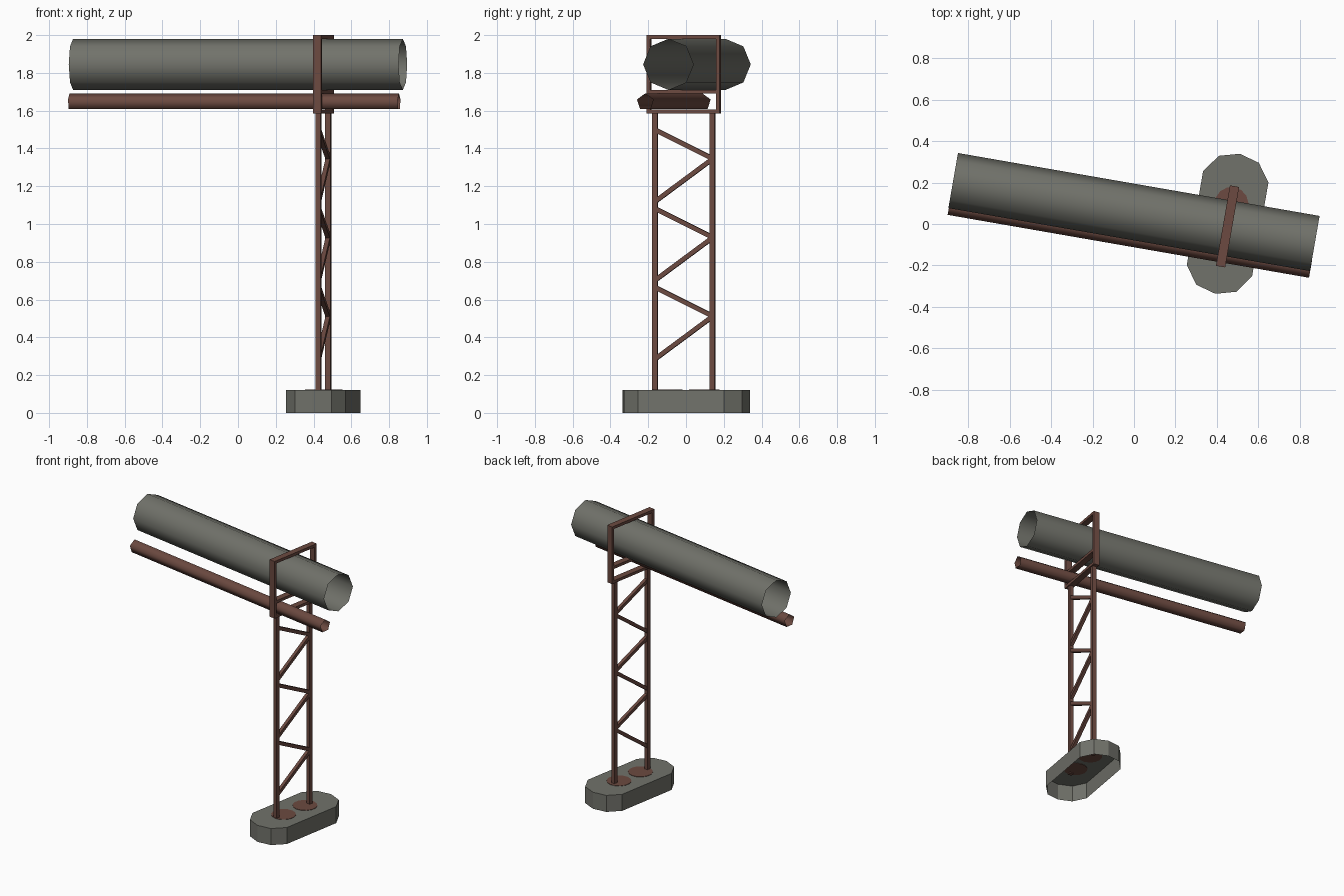
import bpy, bmesh, math
from mathutils import Matrix, Vector

if "Cube" in bpy.data.objects:
    bpy.data.objects.remove(bpy.data.objects["Cube"])

TURN = Matrix.Rotation(math.radians(-9.87), 4, 'Z')   # whole model is turned about z


def material(name, rgb):
    m = bpy.data.materials.new(name)
    m.diffuse_color = (*rgb, 1)
    m.use_nodes = True
    m.node_tree.nodes["Principled BSDF"].inputs["Base Color"].default_value = m.diffuse_color
    return m


GREY = material("weathered_grey", (0.165, 0.168, 0.145))
RUST = material("rust_brown", (0.150, 0.068, 0.052))


def finish(bm, name, mat, smooth=False):
    me = bpy.data.meshes.new(name)
    bm.transform(TURN)
    bm.to_mesh(me)
    bm.free()
    me.materials.append(mat)
    for p in me.polygons:
        p.use_smooth = smooth
    ob = bpy.data.objects.new(name, me)
    bpy.context.collection.objects.link(ob)
    return ob


def box(name, lo, hi, mat=RUST):
    bm = bmesh.new()
    size = [h - l for l, h in zip(lo, hi)]
    mid = [(h + l) / 2 for l, h in zip(lo, hi)]
    bmesh.ops.create_cube(bm, size=1, matrix=Matrix.Translation(mid) @ Matrix.Diagonal((*size, 1)))
    return finish(bm, name, mat)


def strut(name, a, b, thick):
    a, b = Vector(a), Vector(b)
    d = b - a
    bm = bmesh.new()
    rot = Matrix.Rotation(math.atan2(d.z, d.y), 4, 'X')
    bmesh.ops.create_cube(bm, size=1, matrix=Matrix.Translation((a + b) / 2) @ rot
                          @ Matrix.Diagonal((thick, d.length, thick, 1)))
    return finish(bm, name, RUST)


def open_pipe(name, x0, x1, y, z, r, sides, mat):
    # open-ended tube along x, first corner straight up
    bm = bmesh.new()
    rings = []
    for x in (x0, x1):
        rings.append([bm.verts.new((x, y + r * math.sin(t), z + r * math.cos(t)))
                      for t in (2 * math.pi * i / sides for i in range(sides))])
    for i in range(sides):
        j = (i + 1) % sides
        bm.faces.new((rings[0][i], rings[0][j], rings[1][j], rings[1][i]))
    bmesh.ops.recalc_face_normals(bm, faces=bm.faces)
    if sum(f.normal.dot(f.calc_center_median() - Vector((0, y, z))) for f in bm.faces) < 0:
        bmesh.ops.reverse_faces(bm, faces=bm.faces)
    return finish(bm, name, mat, True)


# Pipes
open_pipe("large_pipe", -0.896, 0.876, 0.057, 1.845, 0.135, 8, GREY)
open_pipe("small_pipe", -0.894, 0.877, -0.067, 1.645, 0.046, 5, RUST)

# Tower posts
U, V = 0.447, 0.066
HALF = 0.154
for name, s in (("front_post", -1), ("back_post", 1)):
    c = V + s * HALF
    box(name, (U - 0.014, c - 0.014, 0.11), (U + 0.014, c + 0.014, 1.59))

# Zigzag braces
for i in range(3):
    z = 0.285 + 0.417 * i
    strut("rising_brace", (U, V - HALF, z), (U, V + HALF, z + 0.225), 0.024)
    strut("falling_brace", (U, V + HALF, z + 0.228), (U, V - HALF, z + 0.39 - 0.01), 0.024)

# Pipe frame: two uprights and three crossbars
W, D, T = 0.197, 0.0225, 0.02
for name, s in (("front_upright", -1), ("back_upright", 1)):
    c = V + s * (W - T / 2)
    box(name, (U - D, c - T / 2, 1.585), (U + D, c + T / 2, 2.0))
for name, z in (("bottom_crossbar", 1.585), ("shelf_crossbar", 1.69), ("top_crossbar", 1.98)):
    box(name, (U - D, V - W + T, z), (U + D, V + W - T, z + T))

# Base: ten-sided slab, open underneath
BV = 0.0785
end = [(0.16, 0.23), (0.098, 0.316), (0, 0.343), (-0.098, 0.316), (-0.16, 0.23)]
outline = end + [(-x, -y) for x, y in end]
bm = bmesh.new()
top = [bm.verts.new((0.445 + x, BV + y, 0.12)) for x, y in outline]
low = [bm.verts.new((0.445 + x, BV + y, 0)) for x, y in outline]
bm.faces.new(top)
for i in range(len(top)):
    j = (i + 1) % len(top)
    bm.faces.new((low[i], low[j], top[j], top[i]))
finish(bm, "base", GREY)

# Rust stains at the post feet, on both sides of the slab top
for s in (-1, 1):
    bm = bmesh.new()
    bmesh.ops.create_cone(bm, cap_ends=True, segments=14, radius1=0.082, radius2=0.082, depth=0.005,
                          matrix=Matrix.Translation((U, V + 0.01 + s * 0.1, 0.12)))
    finish(bm, "rust_stain", RUST)
